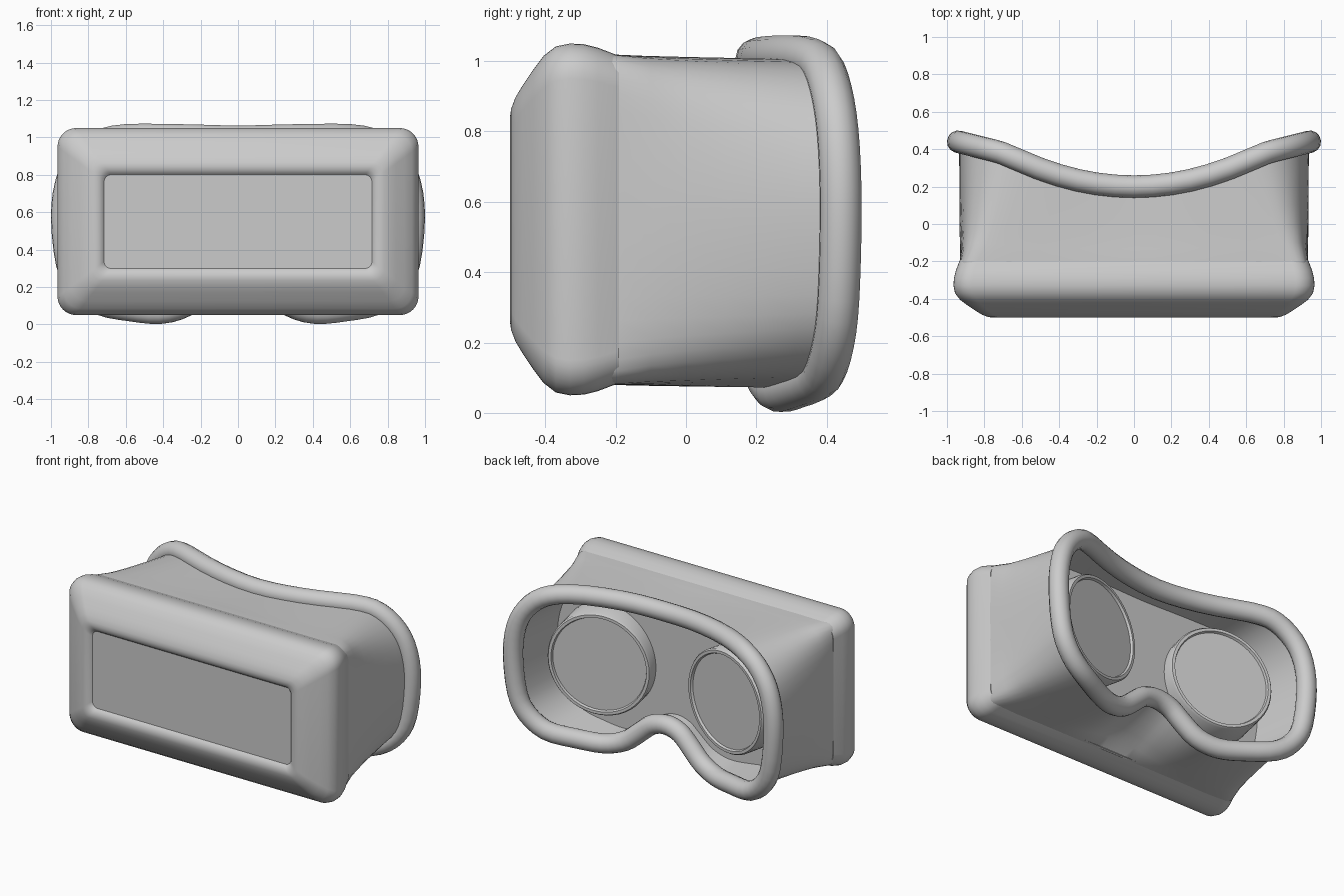
import bpy, bmesh, math
from mathutils import Vector, Matrix

if "Cube" in bpy.data.objects:
    bpy.data.objects.remove(bpy.data.objects["Cube"])


def loft(name, rings, cap_start=False, cap_end=False, angle=40):
    """Skin a list of closed rings with equal point counts."""
    bm = bmesh.new()
    vs = [[bm.verts.new(p) for p in r] for r in rings]
    n = len(vs[0])
    for a, b in zip(vs, vs[1:]):
        for i in range(n):
            j = (i + 1) % n
            bm.faces.new((a[i], a[j], b[j], b[i]))
    if cap_start:
        bm.faces.new(vs[0])
    if cap_end:
        bm.faces.new(vs[-1])
    bmesh.ops.recalc_face_normals(bm, faces=bm.faces)
    me = bpy.data.meshes.new(name)
    bm.to_mesh(me)
    bm.free()
    ob = bpy.data.objects.new(name, me)
    bpy.context.collection.objects.link(ob)
    bpy.ops.object.select_all(action='DESELECT')
    bpy.context.view_layer.objects.active = ob
    ob.select_set(True)
    bpy.ops.object.shade_smooth_by_angle(angle=math.radians(angle))
    return ob


def smooth_loop(half, steps=3):
    """Mirror a half outline across x = 0 and round it with a Catmull-Rom spline."""
    pts = [Vector(p) for p in half + [(-x, z) for x, z in half[-2:0:-1]]]
    n, out = len(pts), []
    for i in range(n):
        a, b, c, d = (pts[(i + k) % n] for k in (-1, 0, 1, 2))
        for s in range(steps):
            t = s / steps
            out.append(0.5 * (2 * b + (c - a) * t + (2 * a - 5 * b + 4 * c - d) * t ** 2
                              + (3 * b - a - 3 * c + d) * t ** 3))
    return out


def rounded_rect(hx, hz, r, y, zc=0.55, seg=8):
    out = []
    for k, (sx, sz) in enumerate(((1, 1), (-1, 1), (-1, -1), (1, -1))):
        for i in range(seg + 1):
            a = math.pi / 2 * (k + i / seg)
            out.append((sx * (hx - r) + r * math.cos(a), y,
                        zc + sz * (hz - r) + r * math.sin(a)))
    return out


def face_curve(x):
    """Depth of the rim as it wraps round the face."""
    x = abs(x)
    if x < 0.6:
        return 0.2 + 0.375 * x * x
    return min(0.335 + 0.42 * (x - 0.6), 0.405 + 0.25 * (x - 0.8), 0.44)


# Front casing: rounded frame rolling in to the recessed front panel (y, inset)
profile = [(-0.19, 0.035), (-0.25, 0.012), (-0.29, 0.002), (-0.33, 0), (-0.37, 0.008),
           (-0.405, 0.035), (-0.435, 0.075), (-0.465, 0.12), (-0.485, 0.153), (-0.497, 0.185),
           (-0.5, 0.205), (-0.496, 0.225), (-0.487, 0.24), (-0.475, 0.25)]
loft("front_casing", [rounded_rect(0.965 - d, 0.5 - d, 0.1 - 0.25 * d, y) for y, d in profile],
     cap_start=True, angle=60)
loft("front_panel", [rounded_rect(0.722, 0.254, 0.04, -0.44),
                     rounded_rect(0.722, 0.254, 0.04, -0.476)], True, True)

# Matching half outlines: face rim and body front
rim_half = [(0, 1.005), (.3, 1.012), (.6, 1.012), (.75, .975), (.86, .88), (.92, .75), (.94, .57),
            (.915, .33), (.855, .2), (.74, .11), (.57, .075), (.41, .062), (.28, .1), (.18, .18),
            (.1, .245), (0, .27)]
front_half = [(0, 1.018), (.4, 1.018), (.78, 1.018), (.89, 1.01), (.925, .95), (.93, .8),
              (.93, .57), (.93, .33), (.925, .15), (.89, .09), (.78, .08), (.55, .08), (.37, .08),
              (.22, .08), (.12, .08), (0, .08)]
rim = smooth_loop(rim_half)
front = smooth_loop(front_half)
centre = Vector((0, 0.57))


def rim_ring(scale, y=None):
    """Scaled rim outline, wrapped to the face or flat at depth y."""
    pts = [centre + (p - centre) * scale for p in rim]
    return [(p.x, face_curve(p.x) if y is None else y, p.y) for p in pts]


# Body: outer shell to the rim, then inner wall and flat lens plate
start = [Vector((p.x, -0.2, p.y)) for p in front]
edge = [Vector((x * 1.015, y, z)) for x, y, z in rim_ring(0.98)]
rings = [[(p.x, -0.33, p.y) for p in front]]
for k in range(7):
    t = k / 6
    ring = []
    for a, b in zip(start, edge):
        p = a.lerp(b, t ** 0.7)          # outline settles to the rim shape early
        p.y = a.y + (b.y - a.y) * t
        ring.append(p)
    rings.append(ring)
rings += [rim_ring(0.96), rim_ring(0.92, 0.09)]
loft("body_shell", rings, cap_end=True, angle=35)

# Face cushion: tube following the rim
cu = bpy.data.curves.new("face_cushion", 'CURVE')
cu.dimensions = '3D'
cu.bevel_depth = 0.06
cu.bevel_resolution = 5
path = rim_ring(1.0)
sp = cu.splines.new('POLY')
sp.points.add(len(path) - 1)
for pt, co in zip(sp.points, path):
    pt.co = (*co, 1)
sp.use_cyclic_u = True
sp.use_smooth = True
bpy.context.collection.objects.link(bpy.data.objects.new("face_cushion", cu))

# Lenses: barrels with a raised lip, toed in toward the eyes (radius, depth)
lens_profile = [(0.33, -0.22), (0.33, -0.012), (0.322, 0), (0.304, 0), (0.298, -0.015)]
for side, sx in (("right", 1), ("left", -1)):
    circles = [[(r * math.cos(2 * math.pi * i / 48), d, r * math.sin(2 * math.pi * i / 48))
                for i in range(48)] for r, d in lens_profile]
    ob = loft(side + "_lens", circles, True, True)
    ob.matrix_world = (Matrix.Translation((sx * 0.455, 0.25, 0.557))
                       @ Matrix.Rotation(sx * math.radians(13), 4, 'Z'))
